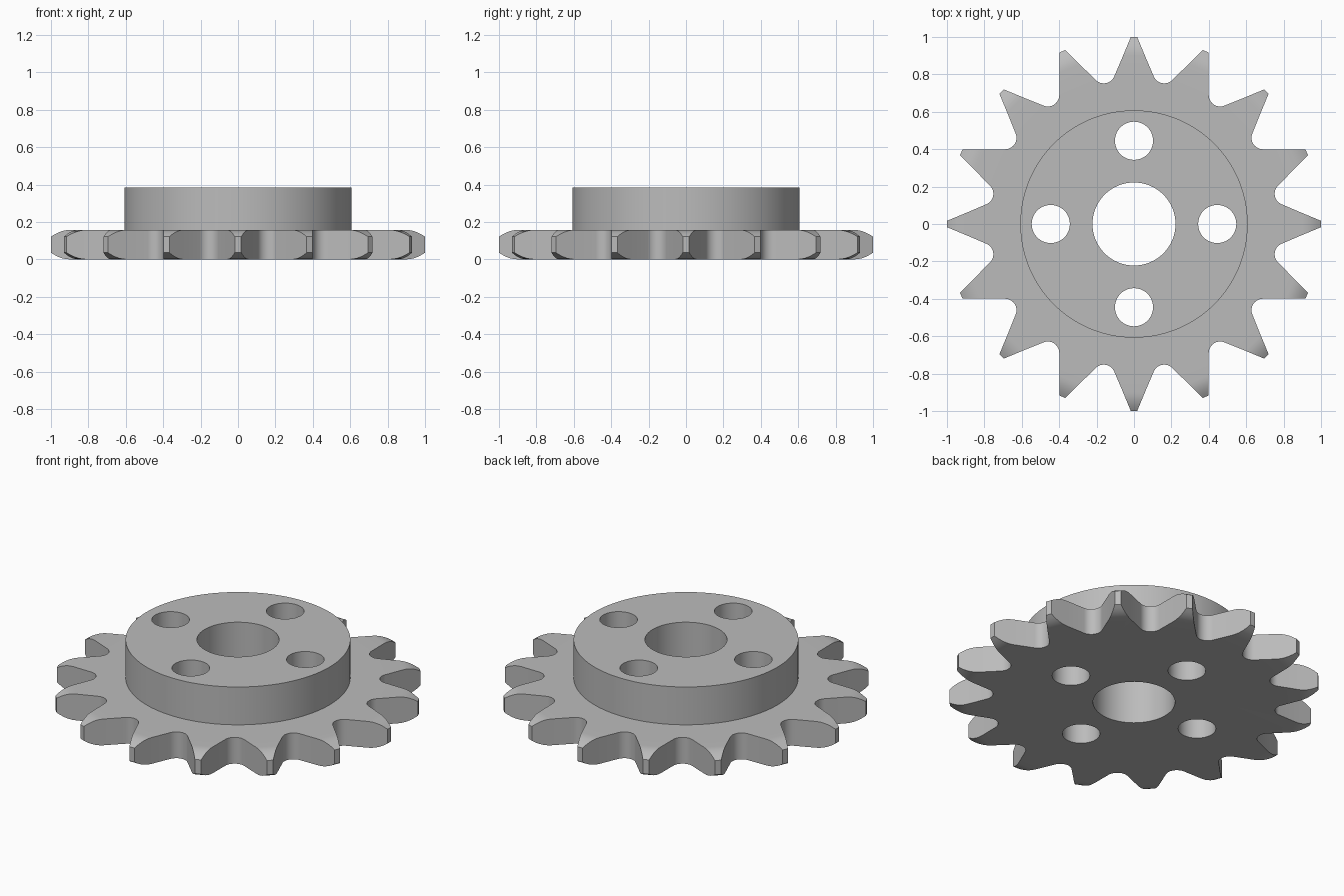
import bpy, bmesh
from math import sin, cos, pi, radians, tan
from mathutils import Matrix, Vector

cube = bpy.data.objects.get("Cube")
if cube:
    bpy.data.objects.remove(cube)

TEETH = 16
PLATE_TOP = 0.157
HUB_TOP = 0.383
HUB_R, BORE_R = 0.608, 0.222
HOLE_R, HOLE_ORBIT = 0.102, 0.445
TIP_HALF, CHAMFER_R, CHAMFER_DROP = 0.017, 0.90, 0.036
GULLET_R, GULLET_ORBIT = 0.061, 0.829
FLANK = radians(22.5)
STRIPS, ARC = 5, 12

steel = bpy.data.materials.new("steel grey")
steel.use_nodes = True
colour = (0.5, 0.5, 0.5, 1)
steel.diffuse_color = colour
steel.node_tree.nodes["Principled BSDF"].inputs["Base Color"].default_value = colour


def make_object(name, bm):
    bmesh.ops.recalc_face_normals(bm, faces=bm.faces)
    mesh = bpy.data.meshes.new(name)
    bm.to_mesh(mesh)
    bm.free()
    mesh.materials.append(steel)
    obj = bpy.data.objects.new(name, mesh)
    bpy.context.collection.objects.link(obj)
    return obj


def add_cylinder(bm, radius, low, high, x=0, y=0, sides=64):
    bmesh.ops.create_cone(bm, cap_ends=True, segments=sides, radius1=radius, radius2=radius,
                          depth=high - low, matrix=Matrix.Translation((x, y, (low + high) / 2)))


def drop(x):
    """Rounded chamfer depth at a distance x along the tooth."""
    t = max(0, (x - CHAMFER_R) / (1 - CHAMFER_R))
    return CHAMFER_DROP * t * t


def toothed_plate():
    bm = bmesh.new()
    pitch = 2 * pi / TEETH
    top_root, bottom_root = [], []

    def pair(p, angle, sink):
        q = Matrix.Rotation(angle, 2) @ Vector(p)
        return (bm.verts.new((q.x, q.y, PLATE_TOP - sink)), bm.verts.new((q.x, q.y, sink)))

    walls = []
    for i in range(TEETH):
        a = i * pitch
        # Tooth flanks, from chamfer start to tip, on both sides
        xs = [CHAMFER_R + (1 - CHAMFER_R) * k / STRIPS for k in range(STRIPS + 1)]
        sides = []
        for s in (-1, 1):
            sides.append([pair((x, s * (TIP_HALF + (1 - x) * tan(FLANK))), a, drop(x)) for x in xs])
        right, left = sides
        for k in range(STRIPS):
            for z in (0, 1):
                bm.faces.new([right[k][z], right[k + 1][z], left[k + 1][z], left[k][z]])
        # Rounded gullet to the next tooth
        sweep = pi / 2 - (FLANK + pitch / 2)
        gullet = []
        for k in range(ARC + 1):
            t = pi + sweep * (1 - 2 * k / ARC)
            p = (GULLET_ORBIT + GULLET_R * cos(t), -GULLET_R * sin(t))
            gullet.append(pair((p[0], -p[1]), a + pitch / 2, 0))
        # Keep the gullet running counter-clockwise
        if gullet[0][0].co.xy.angle_signed(gullet[-1][0].co.xy) > 0:
            gullet.reverse()
        walls += right + left[::-1] + gullet
        for root, z in ((top_root, 0), (bottom_root, 1)):
            root += [right[0][z], left[0][z]] + [g[z] for g in gullet]
    for p, q in zip(walls, walls[1:] + walls[:1]):
        bm.faces.new([p[0], q[0], q[1], p[1]])
    bm.faces.new(top_root)
    bm.faces.new(bottom_root)
    return make_object("sprocket", bm)


sprocket = toothed_plate()

# Raised hub
bm = bmesh.new()
add_cylinder(bm, HUB_R, PLATE_TOP / 2, HUB_TOP, sides=96)
hub = make_object("hub", bm)

# Centre bore and four bolt holes
bm = bmesh.new()
add_cylinder(bm, BORE_R, -0.2, 0.6)
for i in range(4):
    add_cylinder(bm, HOLE_R, -0.2, 0.6, HOLE_ORBIT * cos(i * pi / 2), HOLE_ORBIT * sin(i * pi / 2), 48)
holes = make_object("hole_cutter", bm)

# Join the hub, drill the holes, then bake the result
for other, operation in ((hub, 'UNION'), (holes, 'DIFFERENCE')):
    mod = sprocket.modifiers.new(other.name, 'BOOLEAN')
    mod.operation, mod.object, mod.solver = operation, other, 'EXACT'
    other.hide_render = True
bpy.context.view_layer.update()
baked = bpy.data.meshes.new_from_object(sprocket.evaluated_get(bpy.context.evaluated_depsgraph_get()))
sprocket.modifiers.clear()
sprocket.data = baked
for helper in (hub, holes):
    bpy.data.objects.remove(helper)

bpy.ops.object.select_all(action='DESELECT')
sprocket.select_set(True)
bpy.context.view_layer.objects.active = sprocket
bpy.ops.object.shade_smooth_by_angle(angle=radians(25))
